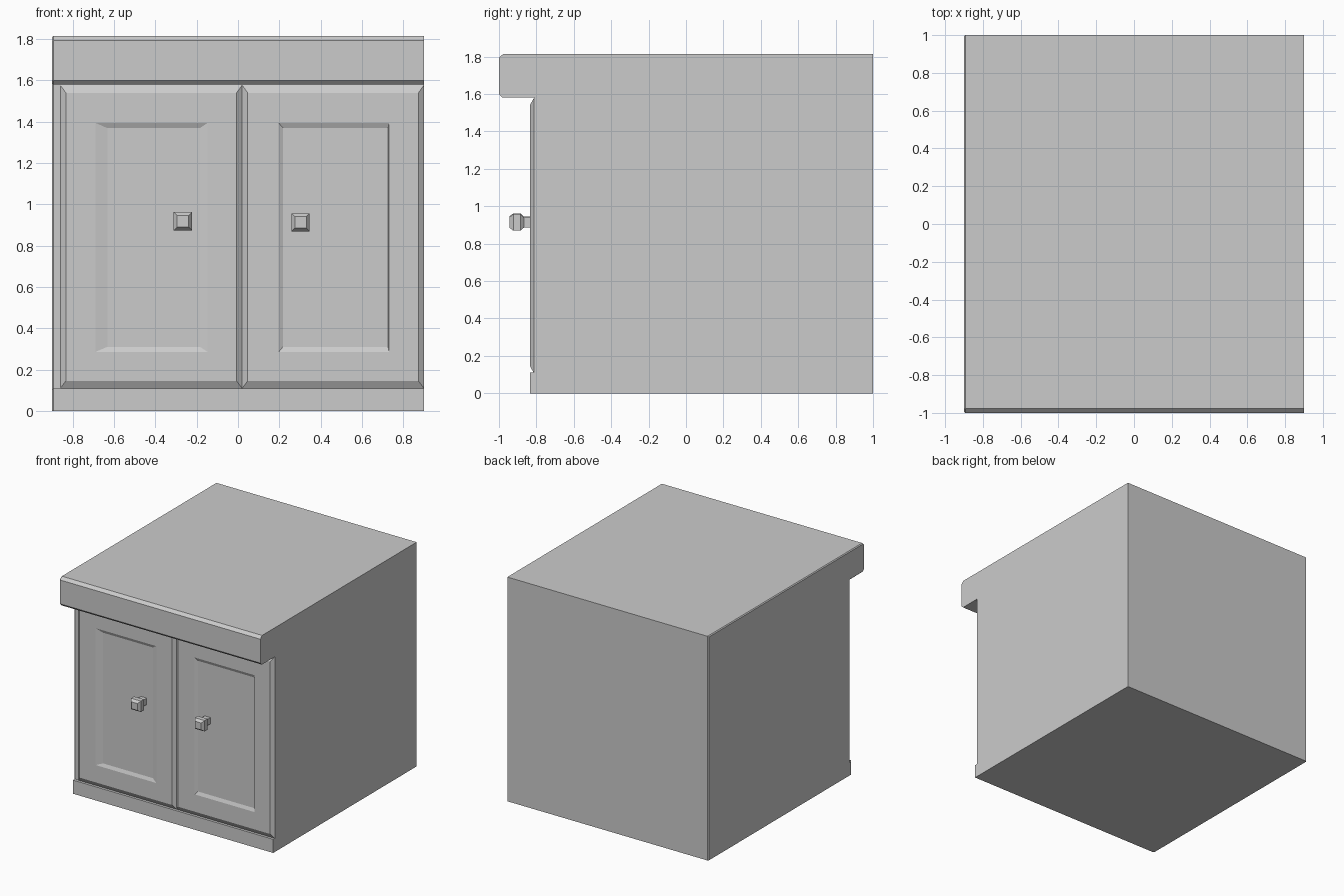
import bpy, bmesh

if "Cube" in bpy.data.objects:
    bpy.data.objects.remove(bpy.data.objects["Cube"])


def make_object(name, bm):
    bmesh.ops.recalc_face_normals(bm, faces=bm.faces)
    mesh = bpy.data.meshes.new(name)
    bm.to_mesh(mesh)
    bm.free()
    obj = bpy.data.objects.new(name, mesh)
    bpy.context.collection.objects.link(obj)
    return obj


def loft(name, rings):
    """Skin a list of closed rings and cap both ends."""
    bm = bmesh.new()
    loops = [[bm.verts.new(p) for p in ring] for ring in rings]
    n = len(loops[0])
    for a, b in zip(loops, loops[1:]):
        for i in range(n):
            j = (i + 1) % n
            bm.faces.new((a[i], a[j], b[j], b[i]))
    bm.faces.new(loops[0][::-1])
    bm.faces.new(loops[-1])
    return make_object(name, bm)


def rect(x0, x1, z0, z1, y):
    return [(x0, y, z0), (x1, y, z0), (x1, y, z1), (x0, y, z1)]


def slab(name, profile, inset):
    """Extrude a (y, z) side profile across x; inset narrows the left end."""
    return loft(name, [[(-0.893, y, z) for y, z in profile],
                       [(0.9, y, z) for y, z in profile]]) if not inset else \
        loft(name, [[(-0.9, y, z) for y, z in inset],
                    [(-0.893, y, z) for y, z in profile],
                    [(0.9, y, z) for y, z in profile]])


# Cabinet carcass: plinth, recessed front and overhanging worktop in one profile
outer = [(1, 0), (1, 1.815), (-0.977, 1.815), (-1, 1.793), (-1, 1.6),
         (-0.98, 1.58), (-0.81, 1.58), (-0.81, 0.11), (-0.835, 0.11), (-0.835, 0)]
e = 0.007
inner = [(1 - e, 0), (1 - e, 1.815 - e), (-0.975, 1.815 - e), (-1 + e, 1.79),
         (-1 + e, 1.603), (-0.978, 1.58 + e), (-0.81 + e, 1.58 + e),
         (-0.81 + e, 0.11 - e), (-0.835 + e, 0.11 - e), (-0.835 + e, 0)]
slab("cabinet_body", outer, inner)


# Doors with bevelled rims and a shallow sunken panel
def door(name, x0, x1, panel, sunk):
    z0, z1, b = 0.11, 1.577, 0.027
    loft(name, [
        rect(x0, x1, z0, z1, -0.805),
        rect(x0, x1, z0, z1, -0.814),
        rect(x0 + b, x1 - b, z0 + 0.036, z1 - 0.037, -0.835),
        rect(*panel, 0.286, 1.394, -0.835),
        rect(*sunk, 0.311, 1.369, -0.824),
    ])


door("left_door", -0.86, 0.02, (-0.69, -0.147), (-0.632, -0.185))
door("right_door", 0.02, 0.9, (0.197, 0.731), (0.218, 0.726))

# Square faceted knobs on short stems: (y, half width) steps
steps = [(-0.82, 0.026), (-0.865, 0.026), (-0.885, 0.044),
         (-0.923, 0.044), (-0.944, 0.028)]
for name, x, z in (("left_knob", -0.267, 0.918), ("right_knob", 0.303, 0.913)):
    loft(name, [rect(x - h, x + h, z - h, z + h, y) for y, h in steps])
